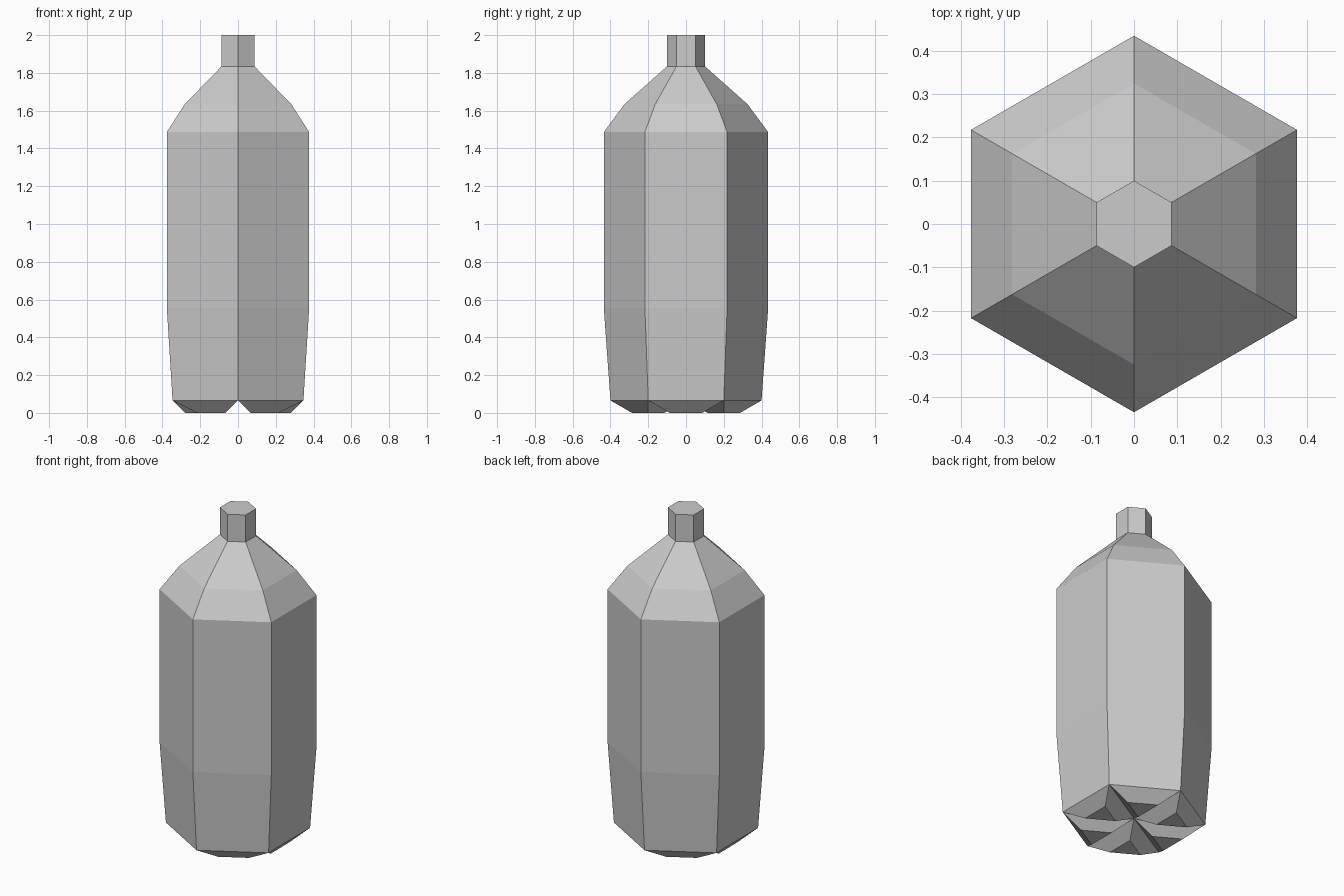
import bpy, bmesh
from math import sin, cos, pi

if "Cube" in bpy.data.objects:
    bpy.data.objects.remove(bpy.data.objects["Cube"])

SIDES = 6
FOOT = 0.066  # foot height and bevel width
# (radius, z) from the base up to the cap
PROFILE = [(0.40, FOOT), (0.435, 0.555), (0.435, 1.487),
           (0.325, 1.635), (0.10, 1.835), (0.10, 2.0)]

bm = bmesh.new()

# Hexagonal body, shoulder and neck
rings = [[bm.verts.new((r * cos(pi / 2 + i * 2 * pi / SIDES),
                        r * sin(pi / 2 + i * 2 * pi / SIDES), z))
          for i in range(SIDES)] for r, z in PROFILE]
for low, high in zip(rings, rings[1:]):
    for i in range(SIDES):
        j = (i + 1) % SIDES
        bm.faces.new((low[i], low[j], high[j], high[i]))
bm.faces.new(rings[-1])

# Base: six wedges, each inset downward into a foot
centre = bm.verts.new((0, 0, FOOT))
wedges = [bm.faces.new((rings[0][(i + 1) % SIDES], rings[0][i], centre))
          for i in range(SIDES)]
bm.normal_update()
bmesh.ops.inset_individual(bm, faces=wedges, thickness=FOOT, depth=FOOT,
                           use_even_offset=True)
bm.normal_update()

mesh = bpy.data.meshes.new("bottle")
bm.to_mesh(mesh)
bm.free()
bottle = bpy.data.objects.new("bottle", mesh)
bpy.context.collection.objects.link(bottle)
